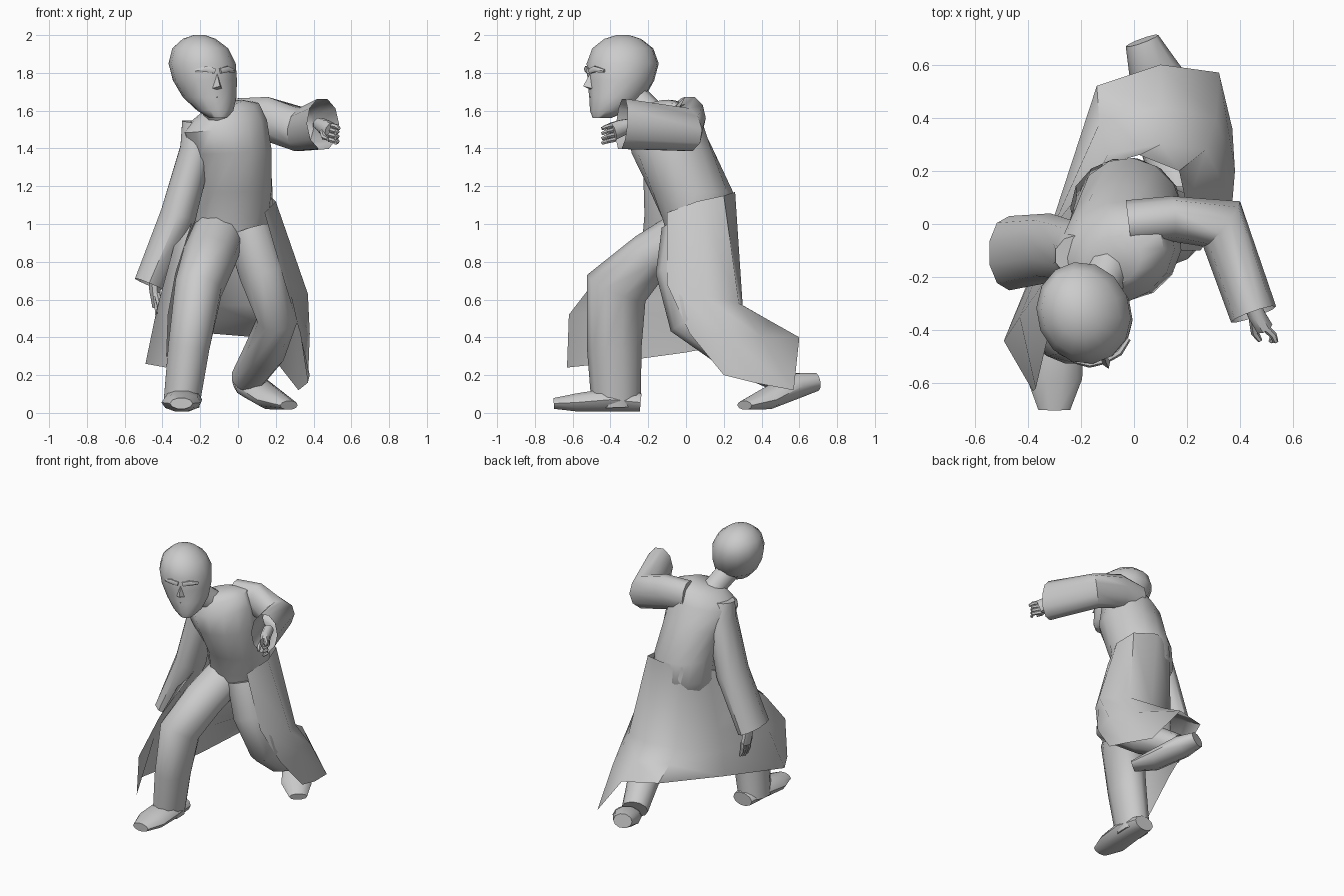
import bpy, math
from mathutils import Vector

X, Z = Vector((1, 0, 0)), Vector((0, 0, 1))


def finish(name, verts, faces, angle=50):
    me = bpy.data.meshes.new(name)
    me.from_pydata([tuple(v) for v in verts], [], faces)
    me.update()
    ob = bpy.data.objects.new(name, me)
    bpy.context.collection.objects.link(ob)
    for p in me.polygons:
        p.use_smooth = True
    me.set_sharp_from_angle(angle=math.radians(angle))
    return ob


def loft(name, rings, caps=(True, True), closed=True, angle=50):
    """Skin a list of equal-length point rows."""
    n = len(rings[0])
    verts = [v for r in rings for v in r]
    faces = []
    for i in range(len(rings) - 1):
        for j in range(n if closed else n - 1):
            k = (j + 1) % n
            faces.append((i * n + j, i * n + k, (i + 1) * n + k, (i + 1) * n + j))
    if caps[0]:
        faces.append(tuple(reversed(range(n))))
    if caps[1]:
        faces.append(tuple(range((len(rings) - 1) * n, len(rings) * n)))
    return finish(name, verts, faces, angle)


def flat_ring(x, y, z, rx, ry, rot=0, tilt=0, n=14):
    """Level oval turned by rot degrees; tilt raises its +x side."""
    out = []
    c, s = math.cos(math.radians(rot)), math.sin(math.radians(rot))
    for i in range(n):
        a = 2 * math.pi * i / n
        u, v = rx * math.cos(a), ry * math.sin(a)
        out.append(Vector((x + u * c - v * s, y + u * s + v * c, z + tilt * u)))
    return out


def tube(name, pts, axis, n=10, caps=(True, True)):
    """Oval tube along (x, y, z, a, b); a is the half size along axis."""
    cs = [Vector(p[:3]) for p in pts]
    rings = []
    for i, p in enumerate(pts):
        t = Vector()
        if i > 0:
            t += (cs[i] - cs[i - 1]).normalized()
        if i < len(pts) - 1:
            t += (cs[i + 1] - cs[i]).normalized()
        t.normalize()
        u = (axis - t * axis.dot(t)).normalized()
        v = t.cross(u)
        rings.append([cs[i] + u * p[3] * math.cos(2 * math.pi * (k + .5) / n)
                      + v * p[4] * math.sin(2 * math.pi * (k + .5) / n) for k in range(n)])
    return loft(name, rings, caps)


# Torso: leans forward and twists, left shoulder higher
loft("torso", [flat_ring(*r) for r in [
    (-.03, .05, .93, .17, .15), (-.03, .06, 1.03, .21, .19),
    (-.02, .03, 1.17, .205, .22, 8), (-.04, -.07, 1.38, .22, .22, 18, .06),
    (-.07, -.11, 1.52, .23, .19, 25, .16), (-.07, -.11, 1.59, .19, .14, 25, .28),
    (-.08, -.14, 1.625, .11, .09, 25, .3)]])

# Coat skirt: rows run from left front edge around the back to right front edge
loft("coat_skirt", [[Vector(p) for p in row] for row in [
    [(.14, -.1, 1.06), (.2, .06, 1.12), (.17, .2, 1.15), (.02, .26, 1.17),
     (-.12, .22, 1.15), (-.22, .06, 1.1), (-.25, -.04, 1.06), (-.24, -.14, 1.02)],
    [(.25, -.1, .68), (.37, .08, .63), (.27, .28, .58), (.1, .3, .57),
     (-.1, .26, .57), (-.28, .02, .66), (-.34, -.22, .88), (-.33, -.45, .74)],
    [(.33, .02, .42), (.38, .2, .42), (.31, .4, .4), (.1, .44, .49),
     (-.13, .38, .5), (-.3, 0, .5), (-.43, -.35, .55), (-.37, -.62, .52)],
    [(.38, .2, .2), (.37, .36, .16), (.32, .57, .12), (.1, .6, .4),
     (-.14, .52, .42), (-.31, 0, .32), (-.49, -.44, .26), (-.38, -.63, .24)]]],
    caps=(False, False), closed=False)

# Trouser legs: right leg forward, left leg trailing with bent knee
tube("right_trouser_leg", [
    (-.1, .02, .95, .14, .14), (-.15, -.19, .83, .145, .13), (-.21, -.37, .66, .13, .17),
    (-.26, -.38, .35, .115, .145), (-.3, -.37, .04, .1, .13)], X)
tube("left_trouser_leg", [
    (.06, .02, .96, .13, .15), (.13, -.01, .74, .13, .15), (.21, .03, .5, .11, .13),
    (.14, .27, .32, .11, .11), (.05, .52, .18, .09, .08)], X)

# Shoes
tube("right_shoe", [
    (-.29, -.24, .055, .05, .075), (-.29, -.4, .07, .065, .1),
    (-.3, -.58, .055, .05, .105), (-.3, -.7, .05, .03, .06)], Z)
tube("left_shoe", [
    (.03, .69, .165, .05, .065), (.07, .58, .145, .07, .095),
    (.18, .42, .07, .055, .1), (.27, .31, .04, .025, .06)], Z)

# Sleeves, open at the cuffs
tube("right_sleeve", [
    (-.21, -.12, 1.54, .09, .08), (-.22, -.11, 1.4, .09, .12),
    (-.315, -.09, 1.05, .1, .13), (-.47, -.11, .68, .085, .14)], X, caps=(True, False))
tube("left_sleeve", [
    (-.02, 0, 1.56, .11, .09), (.14, .02, 1.56, .12, .085),
    (.33, 0, 1.5, .12, .11), (.45, -.34, 1.53, .14, .09)], Z, caps=(True, False))

# Hands: palm, four fingers and a thumb
tube("right_hand", [
    (-.45, -.1, .76, .03, .04), (-.44, -.09, .65, .032, .045), (-.43, -.08, .56, .025, .05)], X, 8)
for i in range(4):
    y = -.118 + .026 * i
    tube("right_finger", [(-.43, y, .58, .016, .014), (-.425, y, .52, .015, .013),
                          (-.41, y, .465 + .008 * abs(i - 1), .009, .009)], X, 6)
tube("right_thumb", [(-.43, -.12, .63, .018, .018), (-.415, -.15, .57, .015, .015),
                     (-.41, -.15, .52, .008, .008)], X, 6)
tube("left_hand", [
    (.43, -.26, 1.53, .035, .035), (.46, -.34, 1.51, .045, .035), (.49, -.39, 1.49, .05, .035)], Z, 8)
for i in range(4):
    z = 1.525 - .026 * i
    tube("left_finger", [(.485, -.38, z, .014, .016), (.525, -.42, z - .01, .013, .014),
                         (.515 if i else .535, -.445, z - .02, .009, .009)], Z, 6)
tube("left_thumb", [(.45, -.36, 1.49, .018, .018), (.455, -.41, 1.46, .015, .015),
                    (.475, -.44, 1.45, .009, .009)], Z, 6)

# Neck and collar
tube("neck", [(-.09, -.14, 1.52, .1, .1), (-.11, -.21, 1.6, .075, .08),
              (-.16, -.31, 1.7, .075, .08)], X)

# Head: turned toward its left, chin forward
loft("head", [flat_ring(x, y, z, rx, ry, 22) for x, y, z, rx, ry in [
    (-.105, -.445, 1.56, .045, .05), (-.12, -.41, 1.6, .095, .1),
    (-.15, -.365, 1.67, .14, .15), (-.175, -.345, 1.76, .168, .18),
    (-.19, -.335, 1.85, .175, .195), (-.2, -.335, 1.93, .145, .165),
    (-.205, -.335, 1.98, .085, .1), (-.205, -.335, 2.0, .03, .035)]])

# Face: nose, brows and lips along the turned facing direction
face = Vector((.37, -.93, 0))
side = Vector((.93, .37, 0))
mid = Vector((-.175, -.345, 0))


def face_pt(s, d, z):
    return mid + side * s + face * d + Z * z


finish("nose", [face_pt(0, .17, 1.805), face_pt(-.033, .165, 1.715), face_pt(.033, .165, 1.715),
                face_pt(0, .215, 1.73), face_pt(0, .15, 1.70)],
       [(0, 1, 3), (0, 3, 2), (1, 4, 3), (3, 4, 2)])
for sgn in (-1, 1):
    tube("brow", [(*face_pt(.015 * sgn, .18, 1.81), .016, .012),
                  (*face_pt(.06 * sgn, .172, 1.82), .018, .014),
                  (*face_pt(.11 * sgn, .138, 1.81), .01, .01)], Z, 6)
for z, d in ((1.672, .158), (1.648, .145)):
    tube("lip", [(*face_pt(-.045, d - .012, z), .006, .01), (*face_pt(0, d, z), .012, .018),
                 (*face_pt(.045, d - .012, z), .006, .01)], Z, 6)
